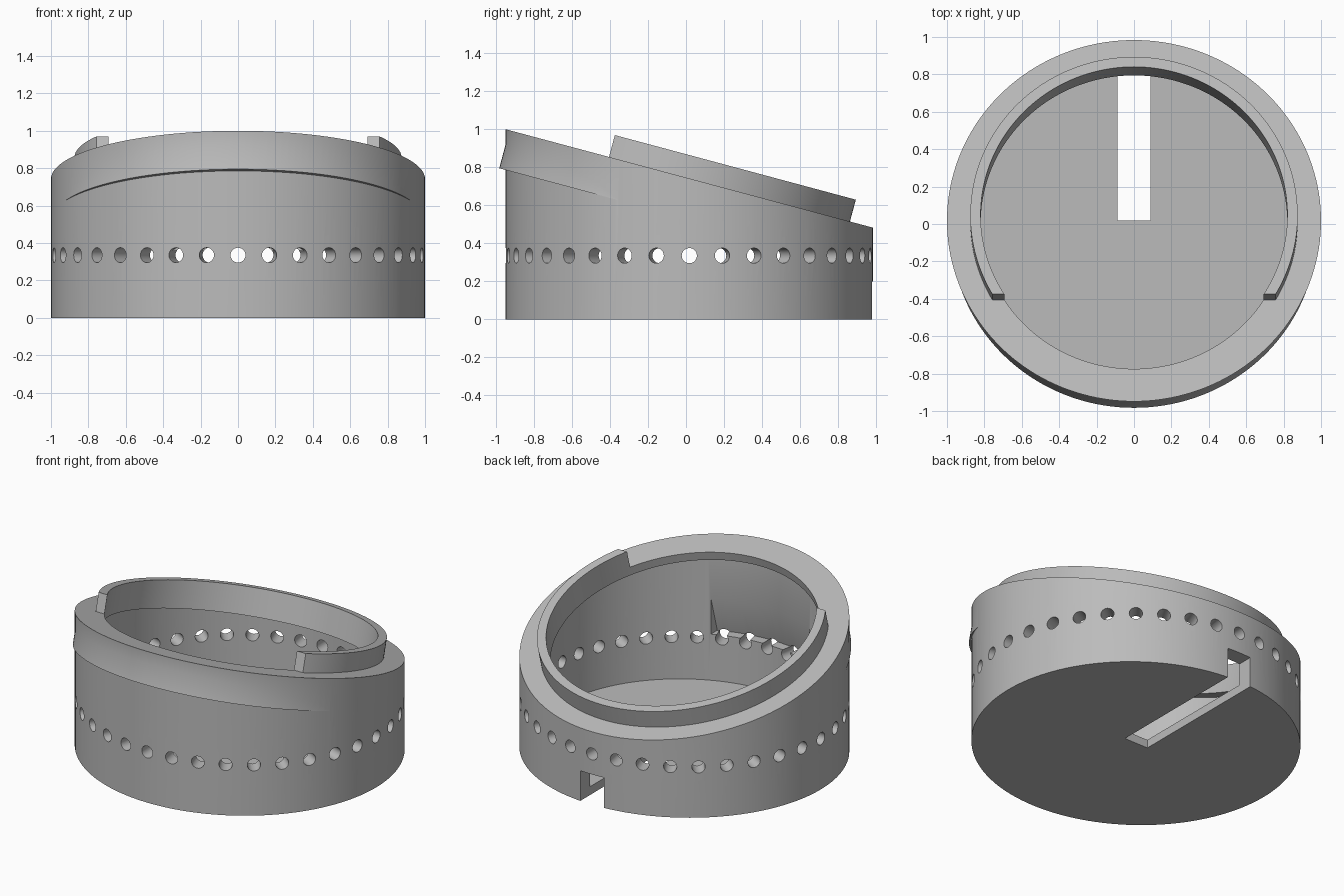
import bpy, bmesh, math
from mathutils import Matrix

cube = bpy.data.objects.get("Cube")
if cube:
    bpy.data.objects.remove(cube)

TILT = math.radians(15)
C, T = math.cos(TILT), math.tan(TILT)
CY, CZ = 0.0175, 0.741            # centre of the sloping top face
SLOPE = Matrix.Translation((0, CY, CZ)) @ Matrix.Rotation(-TILT, 4, 'X')
SEG = 160

grey = bpy.data.materials.new("plain_grey")
grey.use_nodes = True
grey.diffuse_color = (0.5, 0.5, 0.5, 1)
grey.node_tree.nodes["Principled BSDF"].inputs["Base Color"].default_value = (0.5, 0.5, 0.5, 1)


def arc(r, a0=0.0, a1=2 * math.pi, n=SEG, closed=True):
    steps = n if closed else n - 1
    return [(r * math.cos(a0 + (a1 - a0) * i / steps),
             r * math.sin(a0 + (a1 - a0) * i / steps)) for i in range(n)]


def ellipse(r):
    return [(x, CY + y * C) for x, y in arc(r)]


def top_plane(y, drop=0.0):
    return CZ - drop - (y - CY) * T


def add_object(name, bm):
    bmesh.ops.recalc_face_normals(bm, faces=bm.faces)
    mesh = bpy.data.meshes.new(name)
    bm.to_mesh(mesh)
    bm.free()
    obj = bpy.data.objects.new(name, mesh)
    obj.data.materials.append(grey)
    bpy.context.collection.objects.link(obj)
    return obj


def prism(name, outline, low, high, matrix=None, low_shift=0.0):
    """Extrude an outline; high may be a height or a function of y."""
    bm = bmesh.new()
    height = high if callable(high) else (lambda y: high)
    bottom = [bm.verts.new((x, y + low_shift, low)) for x, y in outline]
    top = [bm.verts.new((x, y, height(y))) for x, y in outline]
    bm.faces.new(bottom)
    bm.faces.new(top)
    n = len(outline)
    for i in range(n):
        j = (i + 1) % n
        bm.faces.new((bottom[i], bottom[j], top[j], top[i]))
    if matrix:
        bm.transform(matrix)
    return add_object(name, bm)


def combine(target, tool, operation):
    mod = target.modifiers.new(tool.name, 'BOOLEAN')
    mod.operation = operation
    mod.solver = 'EXACT'
    mod.object = tool
    bpy.context.view_layer.objects.active = target
    bpy.ops.object.modifier_apply(modifier=mod.name)
    bpy.data.objects.remove(tool)


# Oval wall with a sloping top, plus the leaning collar and the raised lip
body = prism("ring_housing", ellipse(1.0), 0, top_plane)
collar = prism("collar", arc(0.98), -0.207, -0.004, SLOPE)
lip = prism("lip", arc(0.875, -math.pi / 6, 7 * math.pi / 6, closed=False), -0.03, 0.119, SLOPE)
combine(body, collar, 'UNION')
combine(body, lip, 'UNION')

# Hollow interior under the top ring, and the sloping round opening
cavity = prism("cavity_cutter", ellipse(0.895), 0.055, lambda y: top_plane(y, 0.06))
combine(body, cavity, 'DIFFERENCE')
bore = prism("bore_cutter", arc(0.82), -0.12, 0.3, SLOPE)
combine(body, bore, 'DIFFERENCE')

# Slot through the floor and back wall
w = 0.0875
slot = prism("slot_cutter", [(-w, 0.02), (w, 0.02), (w, 1.2), (-w, 1.2)], -0.1, 0.2)
combine(body, slot, 'DIFFERENCE')

# Tapered recess inside the front wall
half = math.asin(0.36 / 0.895)
front = [(x, CY + y * C) for x, y in
         arc(0.894, -math.pi / 2 - half, -math.pi / 2 + half, 24, False)]
recess = prism("recess_cutter", front + [(0.36, -0.6), (-0.36, -0.6)], 0.36, 0.6, low_shift=-0.068)
combine(body, recess, 'DIFFERENCE')

# Row of round holes around the wall
bm = bmesh.new()
for i in range(36):
    turn = Matrix.Rotation(math.radians(10 * i), 4, 'Z')
    place = (Matrix.Translation((0, CY, 0.335)) @ turn @ Matrix.Translation((0.93, 0, 0))
             @ Matrix.Rotation(math.pi / 2, 4, 'Y'))
    bmesh.ops.create_cone(bm, cap_ends=True, segments=24, radius1=0.04, radius2=0.04,
                          depth=0.3, matrix=place)
combine(body, add_object("hole_cutter", bm), 'DIFFERENCE')

bpy.ops.object.select_all(action='DESELECT')
body.select_set(True)
bpy.context.view_layer.objects.active = body
bpy.ops.object.shade_smooth_by_angle(angle=math.radians(30))
